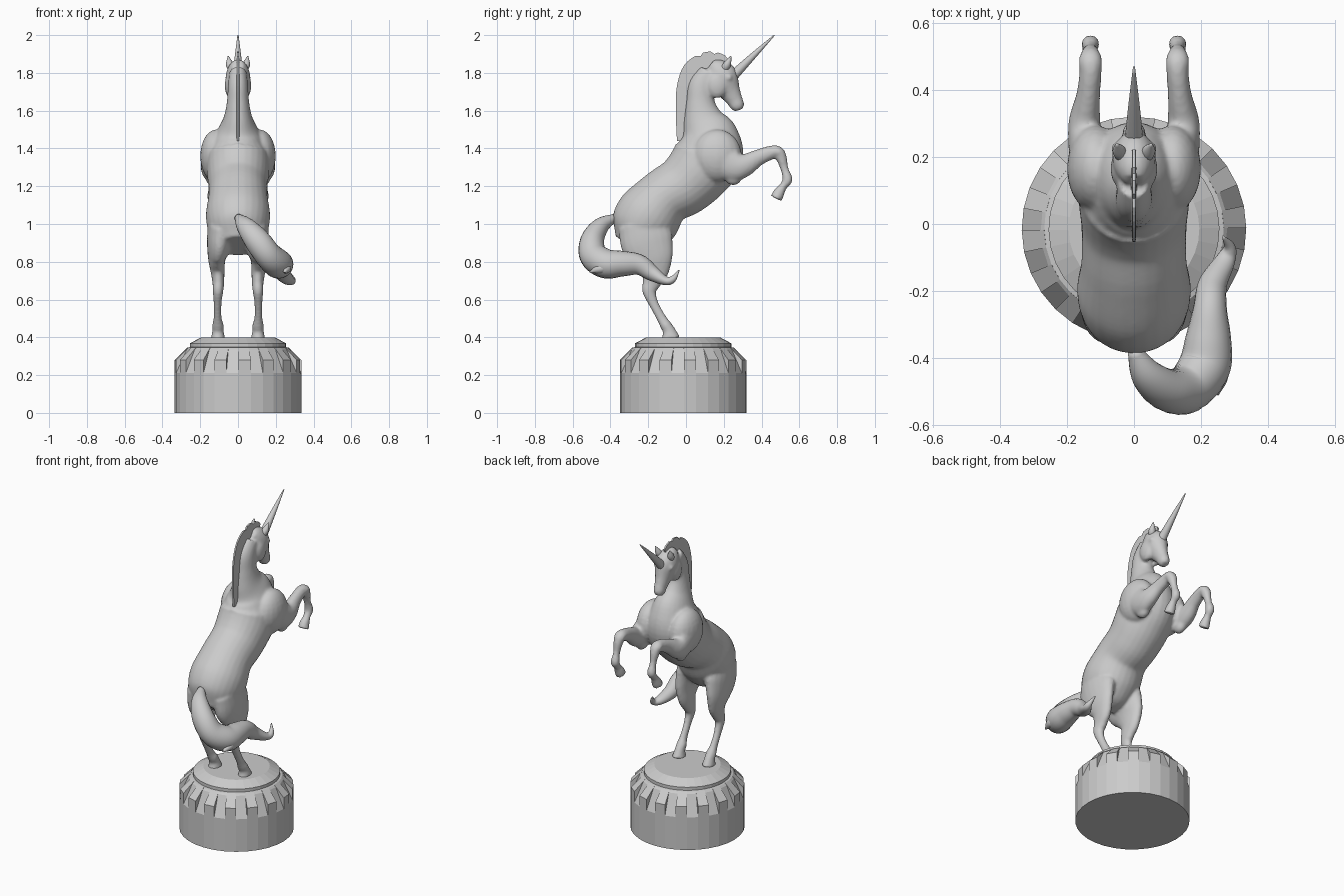
import bpy, bmesh, math
from mathutils import Vector, Matrix

cube = bpy.data.objects.get("Cube")
if cube:
    bpy.data.objects.remove(cube, do_unlink=True)

stone = bpy.data.materials.new("grey stone")
stone.use_nodes = True
GREY = (0.6, 0.6, 0.6, 1)
stone.diffuse_color = GREY
stone.node_tree.nodes["Principled BSDF"].inputs["Base Color"].default_value = GREY


def finish(name, bm, smooth=False):
    """Turn a bmesh into a named object."""
    bmesh.ops.recalc_face_normals(bm, faces=bm.faces)
    for face in bm.faces:
        face.smooth = smooth
    mesh = bpy.data.meshes.new(name)
    bm.to_mesh(mesh)
    bm.free()
    mesh.materials.append(stone)
    obj = bpy.data.objects.new(name, mesh)
    bpy.context.scene.collection.objects.link(obj)
    return obj


def spline(points, steps=6):
    """Smooth curve through points of any dimension."""
    pts = [Vector(p) for p in points]
    pts = [pts[0] * 2 - pts[1]] + pts + [pts[-1] * 2 - pts[-2]]
    out = []
    for a, b, c, d in zip(pts, pts[1:], pts[2:], pts[3:]):
        for i in range(steps):
            t = i / steps
            out.append((b * 2 + (c - a) * t + (a * 2 - b * 5 + c * 4 - d) * t * t
                        + (b * 3 - a - c * 3 + d) * t ** 3) * 0.5)
    return out + [pts[-2]]


def loft(bm, stations, sides=20):
    """Tube through stations (x, y, z, half width, half depth)."""
    rows = spline(stations)
    centres = [Vector(r[:3]) for r in rows]
    rings = []
    for i, row in enumerate(rows):
        tangent = (centres[min(i + 1, len(rows) - 1)] - centres[max(i - 1, 0)]).normalized()
        side = Vector((1, 0, 0))
        side = (side - tangent * side.dot(tangent)).normalized()
        up = tangent.cross(side)
        ring = []
        for k in range(sides):
            a = math.tau * k / sides
            ring.append(bm.verts.new(centres[i] + side * math.cos(a) * max(row[3], 0.003)
                                     + up * math.sin(a) * max(row[4], 0.003)))
        rings.append(ring)
    for low, high in zip(rings, rings[1:]):
        for k in range(sides):
            n = (k + 1) % sides
            bm.faces.new((low[k], low[n], high[n], high[k]))
    bm.faces.new(rings[0])
    bm.faces.new(rings[-1])


def ellipsoid(bm, centre, radii):
    matrix = Matrix.Translation(centre) @ Matrix.Diagonal((*radii, 1))
    bmesh.ops.create_uvsphere(bm, u_segments=20, v_segments=14, radius=1, matrix=matrix)


def mirrored(stations, sign):
    return [(sign * s[0], *s[1:]) for s in stations]


# Horse: trunk with neck, head and limbs, fused into one skin
trunk = [(-.30, .885, .10, .09), (-.255, .95, .15, .155), (-.20, 1.04, .17, .175),
         (-.115, 1.14, .157, .153), (-.01, 1.205, .157, .163), (.07, 1.285, .165, .176),
         (.12, 1.37, .16, .185), (.12, 1.47, .12, .155), (.09, 1.56, .077, .105),
         (.077, 1.645, .059, .076), (.085, 1.73, .053, .07), (.13, 1.80, .047, .06)]
head = [(.13, 1.845, .03, .03), (.155, 1.825, .05, .058), (.185, 1.79, .064, .08),
        (.205, 1.75, .062, .078), (.232, 1.70, .046, .058), (.258, 1.655, .036, .043),
        (.272, 1.625, .034, .038), (.28, 1.603, .022, .024)]
foreleg = [(.12, .17, 1.36, .075, .09), (.145, .25, 1.31, .052, .085),
           (.147, .31, 1.312, .047, .062), (.137, .38, 1.35, .036, .044),
           (.13, .45, 1.378, .033, .037), (.13, .488, 1.382, .035, .03),
           (.13, .505, 1.35, .028, .029), (.13, .522, 1.29, .02, .021),
           (.13, .537, 1.235, .027, .027), (.132, .515, 1.20, .022, .021),
           (.132, .492, 1.165, .029, .03), (.132, .477, 1.135, .033, .033)]
hind_leg = [(.085, -.23, 1.0, .075, .13), (.10, -.205, .90, .065, .14),
            (.112, -.175, .82, .047, .11), (.108, -.165, .75, .037, .075),
            (.104, -.182, .69, .031, .05), (.106, -.195, .645, .028, .037),
            (.108, -.172, .58, .021, .026), (.108, -.132, .505, .021, .026),
            (.106, -.108, .465, .03, .03), (.106, -.09, .435, .03, .034),
            (.106, -.08, .39, .039, .052)]
bm = bmesh.new()
loft(bm, [(0, *s) for s in trunk], 28)
loft(bm, [(0, *s) for s in head])
for sign in (-1, 1):
    loft(bm, mirrored(foreleg, sign))
    loft(bm, mirrored(hind_leg, sign))
    ellipsoid(bm, (sign * .115, .165, 1.36), (.085, .13, .14))    # shoulder
    ellipsoid(bm, (sign * .14, .25, 1.26), (.035, .05, .055))     # elbow
    ellipsoid(bm, (sign * .04, .165, 1.735), (.03, .055, .07))    # cheek
    ellipsoid(bm, (sign * .056, .225, 1.775), (.012, .02, .015))  # eye
horse = finish("horse_body", bm, True)
skin = horse.modifiers.new("fuse", "REMESH")
skin.mode = "VOXEL"
skin.voxel_size = 0.009
skin.use_smooth_shade = True
relax = horse.modifiers.new("relax", "SMOOTH")
relax.factor = 0.5
relax.iterations = 4

# Tail swept round to one side, with a loose lock
tail = [(0, -.375, 1.035, .02, .02), (.04, -.45, .99, .05, .045), (.10, -.495, .915, .068, .063),
        (.16, -.49, .835, .072, .075), (.21, -.425, .79, .078, .078),
        (.222, -.34, .79, .068, .068), (.227, -.25, .785, .05, .055),
        (.235, -.18, .74, .043, .042), (.272, -.11, .70, .03, .024),
        (.285, -.07, .708, .018, .018), (.265, -.037, .755, .003, .003)]
lock = [(.215, -.39, .78, .04, .04), (.25, -.45, .765, .033, .03), (.25, -.51, .745, .003, .003)]
for name, stations in (("tail", tail), ("tail_lock", lock)):
    bm = bmesh.new()
    loft(bm, stations)
    finish(name, bm, True)

# Horn and ears
bm = bmesh.new()
loft(bm, [(0, .225, 1.76, .03, .03), (0, .345, 1.88, .018, .018), (0, .468, 2.0, .003, .003)], 16)
finish("horn", bm, True)
for sign, side in ((-1, "right"), (1, "left")):
    bm = bmesh.new()
    loft(bm, mirrored([(.034, .195, 1.81, .014, .02), (.044, .218, 1.845, .02, .02),
                       (.052, .238, 1.888, .003, .003)], sign), 12)
    finish(side + "_ear", bm, True)

# Thin upright mane with a notched crest
crest = spline([(-.048, 1.44), (-.054, 1.60), (-.048, 1.73), (-.01, 1.84),
                (.07, 1.90), (.15, 1.912), (.225, 1.885)], 4)
root = spline([(.02, 1.44), (.05, 1.60), (.06, 1.73), (.085, 1.79),
               (.12, 1.81), (.15, 1.82), (.20, 1.81)], 4)
bm = bmesh.new()
strips = []
for i, (tip, base) in enumerate(zip(crest, root)):
    if i > 12 and i % 4 == 0:
        tip = tip.lerp(base, 0.13)
    strips.append([bm.verts.new((x, p[0], p[1])) for p, x in
                   ((base, -.009), (tip, -.005), (tip, .005), (base, .009))])
for a, b in zip(strips, strips[1:]):
    for k in range(4):
        n = (k + 1) % 4
        bm.faces.new((a[k], a[n], b[n], b[k]))
bm.faces.new(strips[0])
bm.faces.new(strips[-1])
finish("mane", bm)

# Round pedestal with a ring of teeth
SEGMENTS, CENTRE_Y, START = 32, -.015, math.radians(11.9)


def rim(bm, profile, k):
    a = START + math.tau * k / SEGMENTS
    return [bm.verts.new((r * math.cos(a), CENTRE_Y + r * math.sin(a), z)) for r, z in profile]


bm = bmesh.new()
core = [(.335, 0), (.335, .21), (.278, .335), (.268, .345), (.255, .348), (.255, .368), (.195, .4)]
columns = [rim(bm, core, k) for k in range(SEGMENTS)]
for k, a in enumerate(columns):
    b = columns[(k + 1) % SEGMENTS]
    for j in range(len(core) - 1):
        bm.faces.new((a[j], b[j], b[j + 1], a[j + 1]))
bm.faces.new([c[0] for c in columns])
bm.faces.new([c[-1] for c in columns])
finish("pedestal", bm)

bm = bmesh.new()
tooth = [(.335, .21), (.335, .28), (.268, .347), (.255, .25)]
for k in range(1, SEGMENTS, 2):
    a, b = rim(bm, tooth, k), rim(bm, tooth, k + 1)
    for j in range(4):
        n = (j + 1) % 4
        bm.faces.new((a[j], b[j], b[n], a[n]))
    bm.faces.new(a)
    bm.faces.new(b)
finish("pedestal_teeth", bm)
